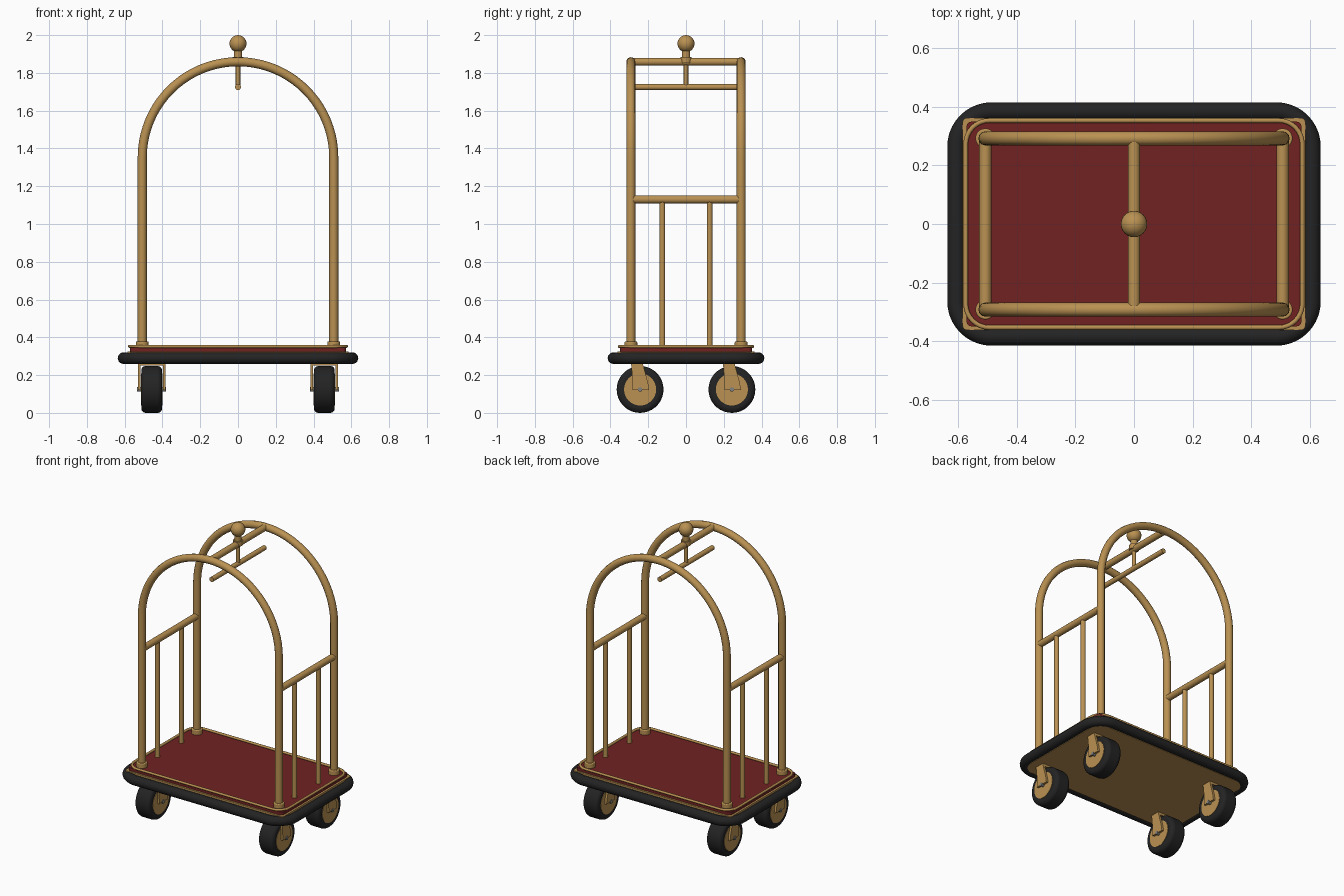
import bpy, bmesh, math
from mathutils import Vector

if "Cube" in bpy.data.objects:
    bpy.data.objects.remove(bpy.data.objects["Cube"])


def material(name, rgb):
    m = bpy.data.materials.new(name)
    m.diffuse_color = (*rgb, 1)
    m.use_nodes = True
    m.node_tree.nodes["Principled BSDF"].inputs["Base Color"].default_value = m.diffuse_color
    return m


BRASS = material("brass", (0.49, 0.285, 0.085))
RED = material("red carpet", (0.165, 0.016, 0.016))
BLACK = material("black rubber", (0.017, 0.017, 0.017))
STEEL = material("grey steel", (0.22, 0.22, 0.21))


def finish(ob, name, mat, angle=40):
    ob.name = name
    ob.data.materials.clear()
    ob.data.materials.append(mat)
    bpy.ops.object.select_all(action='DESELECT')
    ob.select_set(True)
    bpy.context.view_layer.objects.active = ob
    bpy.ops.object.shade_smooth_by_angle(angle=math.radians(angle))
    return ob


def rod(name, a, b, r, mat=BRASS, sides=20, bevel=0):
    a, b = Vector(a), Vector(b)
    bpy.ops.mesh.primitive_cylinder_add(vertices=sides, radius=r, depth=(b - a).length,
                                        location=(a + b) / 2)
    ob = bpy.context.object
    ob.rotation_euler = (b - a).to_track_quat('Z', 'Y').to_euler()
    if bevel:
        mod = ob.modifiers.new("rounding", 'BEVEL')
        mod.width, mod.segments = bevel, 3
        mod.limit_method, mod.angle_limit = 'ANGLE', math.radians(40)
    return finish(ob, name, mat)


def tube(name, pts, r, mat, cyclic=False):
    cu = bpy.data.curves.new(name, 'CURVE')
    cu.dimensions = '3D'
    cu.bevel_depth, cu.bevel_resolution = r, 4
    cu.use_fill_caps = not cyclic
    sp = cu.splines.new('POLY')
    sp.points.add(len(pts) - 1)
    for p, co in zip(sp.points, pts):
        p.co = (*co, 1)
    sp.use_cyclic_u = cyclic
    ob = bpy.data.objects.new(name, cu)
    bpy.context.collection.objects.link(ob)
    bpy.ops.object.select_all(action='DESELECT')
    ob.select_set(True)
    bpy.context.view_layer.objects.active = ob
    bpy.ops.object.convert(target='MESH')
    return finish(bpy.context.object, name, mat)


def rounded_rect(hx, hy, r, z, n=8):
    pts = []
    for k, (sx, sy) in enumerate([(1, 1), (-1, 1), (-1, -1), (1, -1)]):
        for i in range(n + 1):
            t = math.pi / 2 * (k + i / n)
            pts.append((sx * (hx - r) + r * math.cos(t), sy * (hy - r) + r * math.sin(t), z))
    return pts


def prism(name, pts, offset, mat):
    bm = bmesh.new()
    f = bm.faces.new([bm.verts.new(p) for p in pts])
    new = bmesh.ops.extrude_face_region(bm, geom=[f])["geom"]
    bmesh.ops.translate(bm, vec=offset, verts=[v for v in new if isinstance(v, bmesh.types.BMVert)])
    bmesh.ops.recalc_face_normals(bm, faces=bm.faces)
    me = bpy.data.meshes.new(name)
    bm.to_mesh(me)
    bm.free()
    ob = bpy.data.objects.new(name, me)
    bpy.context.collection.objects.link(ob)
    return finish(ob, name, mat)


# Deck: brass base, carpet, edge rail and rubber bumper
prism("deck_base", rounded_rect(0.585, 0.362, 0.015, 0.265, 3), (0, 0, 0.06), BRASS)
prism("carpet", rounded_rect(0.572, 0.35, 0.02, 0.32, 3), (0, 0, 0.026), RED)
tube("edge_rail", rounded_rect(0.574, 0.353, 0.08, 0.352), 0.008, BRASS, True)
tube("bumper", rounded_rect(0.606, 0.384, 0.12, 0.29, 10), 0.031, BLACK, True)

# Two arched hoops with foot flanges
HX, HY, SPRING = 0.507, 0.292, 1.352
for sy, side in ((-1, "front"), (1, "back")):
    y = sy * HY
    arc = [(HX * math.cos(math.pi * i / 40), y, SPRING + HX * math.sin(math.pi * i / 40))
           for i in range(41)]
    tube(side + "_hoop", [(HX, y, 0.33)] + arc + [(-HX, y, 0.33)], 0.024, BRASS)
    for x in (-HX, HX):
        rod(side + "_foot_flange", (x, y, 0.34), (x, y, 0.378), 0.034, bevel=0.005)

# End rails with two balusters each
for x, side in ((-HX, "left"), (HX, "right")):
    rod(side + "_end_rail", (x, -HY, 1.13), (x, HY, 1.13), 0.021)
    for y in (-0.125, 0.125):
        rod(side + "_baluster", (x, y, 0.33), (x, y, 1.13), 0.015)

# Top crossbar, hanging bar and ball finial
rod("top_crossbar", (0, -HY, 1.859), (0, HY, 1.859), 0.021)
rod("hanging_bar", (0, -0.28, 1.725), (0, 0.28, 1.725), 0.016)
rod("hanger_post", (0, 0, 1.725), (0, 0, 1.93), 0.012)
rod("finial_collar", (0, 0, 1.852), (0, 0, 1.884), 0.03)
rod("finial_neck", (0, 0, 1.88), (0, 0, 1.922), 0.022)
bpy.ops.mesh.primitive_uv_sphere_add(segments=24, ring_count=14, radius=0.045, location=(0, 0, 1.955))
finish(bpy.context.object, "finial_ball", BRASS)

# Casters: tyre, hub, fork and axle
WR = 0.124
for cx in (-0.457, 0.457):
    for cy in (-0.243, 0.243):
        rod("tyre", (cx - 0.055, cy, WR), (cx + 0.055, cy, WR), WR, BLACK, 36, 0.022)
        rod("hub", (cx - 0.057, cy, WR), (cx + 0.057, cy, WR), 0.085, BRASS, 32)
        rod("axle", (cx - 0.077, cy, WR), (cx + 0.077, cy, WR), 0.012, STEEL, 12)
        for x in (cx - 0.073, cx + 0.059):
            prism("fork_plate", [(x, cy + dy, z) for dy, z in
                                 ((-0.04, 0.122), (0.048, 0.122), (0.042, 0.16), (0.012, 0.268),
                                  (-0.048, 0.268), (-0.042, 0.2))], (0.014, 0, 0), BRASS)
        prism("fork_crown", [(cx - 0.073, cy + dy, z) for dy, z in
                             ((-0.048, 0.25), (0.016, 0.25), (0.016, 0.268), (-0.048, 0.268))],
              (0.146, 0, 0), BRASS)
